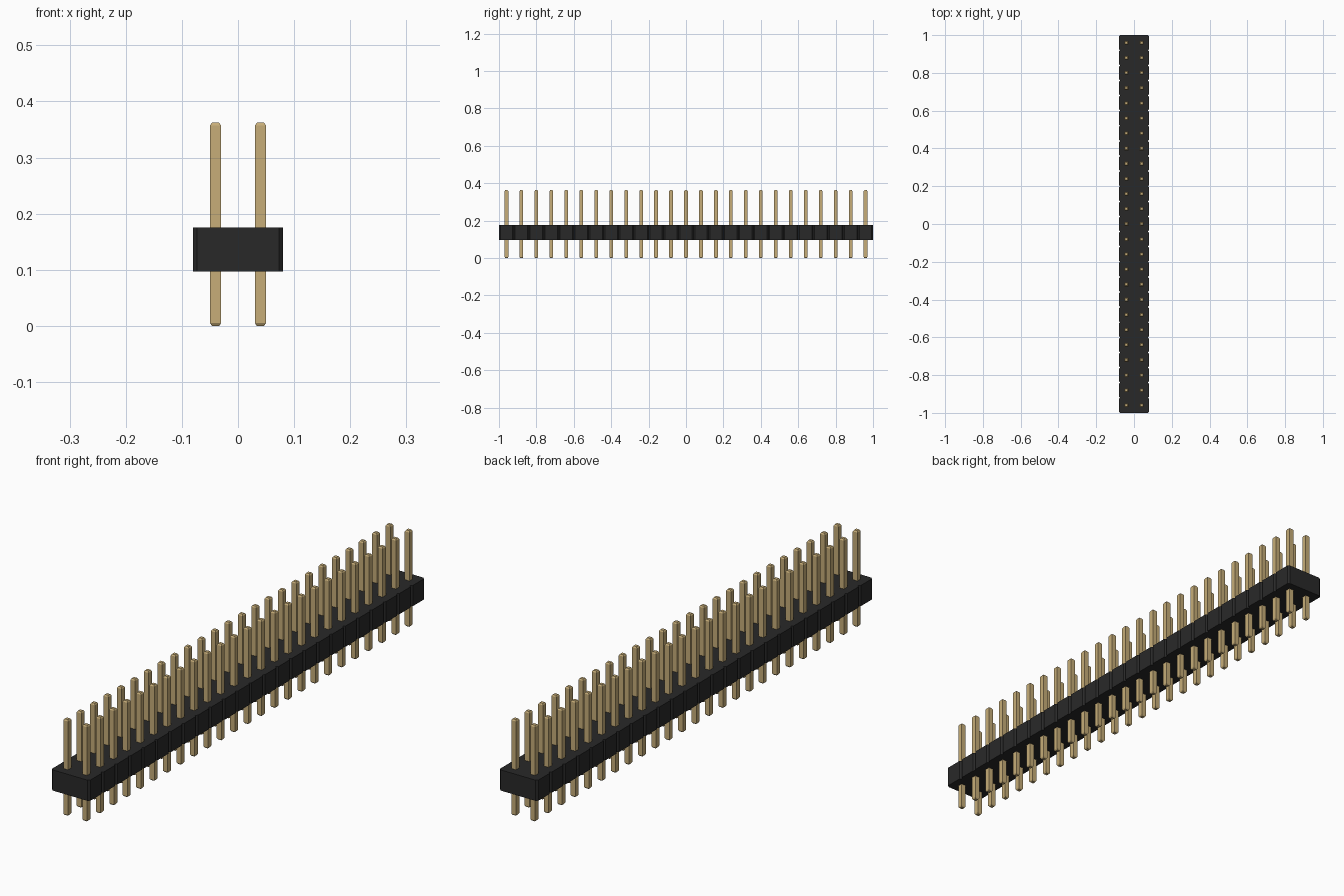
import bpy
import bmesh

cube = bpy.data.objects.get("Cube")
if cube:
    bpy.data.objects.remove(cube, do_unlink=True)

COUNT, PITCH = 25, 0.08
HALF_WIDTH, CHAMFER = 0.08, 0.007
BODY_BOTTOM, BODY_TOP = 0.097, 0.175
PIN_TOP, PIN_HALF, TIP_HALF, TIP_HEIGHT = 0.362, 0.0098, 0.0065, 0.005


def material(name, color, roughness):
    mat = bpy.data.materials.new(name)
    mat.use_nodes = True
    mat.diffuse_color = color
    bsdf = mat.node_tree.nodes["Principled BSDF"]
    bsdf.inputs["Base Color"].default_value = color
    bsdf.inputs["Roughness"].default_value = roughness
    return mat


def add_object(name, bm, mat):
    bmesh.ops.recalc_face_normals(bm, faces=bm.faces)
    mesh = bpy.data.meshes.new(name)
    bm.to_mesh(mesh)
    bm.free()
    mesh.materials.append(mat)
    obj = bpy.data.objects.new(name, mesh)
    bpy.context.collection.objects.link(obj)
    return obj


def loft(bm, rings):
    """Skin a stack of equal-length point rings and cap both ends."""
    loops = [[bm.verts.new(p) for p in ring] for ring in rings]
    for low, high in zip(loops, loops[1:]):
        for i in range(len(low)):
            j = (i + 1) % len(low)
            bm.faces.new((low[i], low[j], high[j], high[i]))
    bm.faces.new(loops[0][::-1])
    bm.faces.new(loops[-1])


def square(x, y, half, z):
    return [(x + sx * half, y + sy * half, z)
            for sx, sy in ((-1, -1), (1, -1), (1, 1), (-1, 1))]


black = material("black plastic", (0.022, 0.022, 0.022, 1), 0.6)
gold = material("gold metal", (0.57, 0.42, 0.19, 1), 0.5)

# Housing: one chamfered block per pin pair, joined into a notched outline
side = []
start = -COUNT * PITCH / 2
for i in range(COUNT):
    y0, y1 = start + i * PITCH, start + (i + 1) * PITCH
    side += [(HALF_WIDTH - CHAMFER, y0), (HALF_WIDTH, y0 + CHAMFER),
             (HALF_WIDTH, y1 - CHAMFER)]
side.append((HALF_WIDTH - CHAMFER, -start))
outline = side + [(-x, y) for x, y in reversed(side)]
bm = bmesh.new()
loft(bm, [[(x, y, z) for x, y in outline] for z in (BODY_BOTTOM, BODY_TOP)])
add_object("housing", bm, black)

# Pins: square posts with tapered ends, two rows
sections = [(0, TIP_HALF), (TIP_HEIGHT, PIN_HALF),
            (PIN_TOP - TIP_HEIGHT, PIN_HALF), (PIN_TOP, TIP_HALF)]
for row, x in (("left", PITCH / 2), ("right", -PITCH / 2)):
    bm = bmesh.new()
    for i in range(COUNT):
        y = start + (i + 0.5) * PITCH
        loft(bm, [square(x, y, half, z) for z, half in sections])
    add_object(row + "_pin_row", bm, gold)
